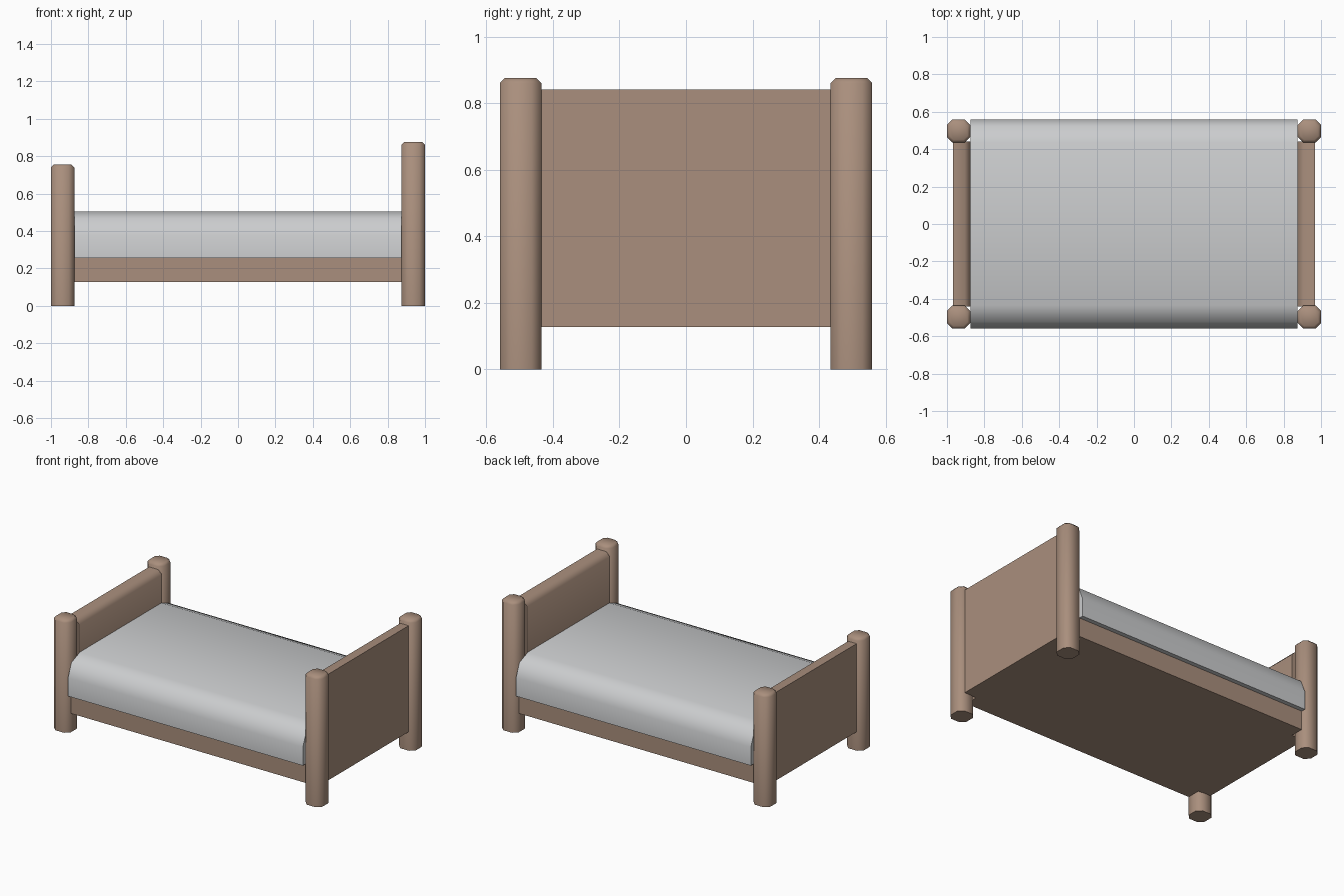
import bpy, bmesh, math

cube = bpy.data.objects.get("Cube")
if cube:
    bpy.data.objects.remove(cube, do_unlink=True)


def material(name, rgb):
    m = bpy.data.materials.new(name)
    m.use_nodes = True
    m.diffuse_color = (*rgb, 1)
    m.node_tree.nodes["Principled BSDF"].inputs["Base Color"].default_value = (*rgb, 1)
    return m


wood = material("brown_wood", (0.40, 0.275, 0.205))
fabric = material("pale_grey_fabric", (0.60, 0.61, 0.62))


def box(name, lo, hi, mat, bevels=()):
    """Box between two corners; each bevel is (edge rule, width, segments)."""
    bm = bmesh.new()
    bmesh.ops.create_cube(bm, size=1)
    for v in bm.verts:
        v.co = [(a + b) / 2 + c * (b - a) for a, b, c in zip(lo, hi, v.co)]
    for rule, width, segments in bevels:
        edges = [e for e in bm.edges if rule(e.verts[0].co, e.verts[1].co)]
        bmesh.ops.bevel(bm, geom=edges, offset=width, segments=segments,
                        profile=0.5, affect='EDGES')
    mesh = bpy.data.meshes.new(name)
    bm.to_mesh(mesh)
    bm.free()
    mesh.materials.append(mat)
    ob = bpy.data.objects.new(name, mesh)
    bpy.context.collection.objects.link(ob)
    bpy.ops.object.select_all(action='DESELECT')
    ob.select_set(True)
    bpy.context.view_layer.objects.active = ob
    bpy.ops.object.shade_smooth_by_angle(angle=math.radians(50))
    return ob


def upright(a, b):
    return abs(a.z - b.z) > 0.1


# Head end on +x is taller than the foot end on -x
for end, side, top in (("head", 1, 0.876), ("foot", -1, 0.755)):
    def rim(a, b):
        return min(a.z, b.z) > top - 0.001

    # Corner posts: chamfered square section with a chamfered top
    for tag, y in (("front", -0.4975), ("back", 0.4975)):
        x = side * 0.9375
        box(f"{end}_post_{tag}", (x - 0.0625, y - 0.0625, 0),
            (x + 0.0625, y + 0.0625, top), wood,
            [(upright, 0.03, 1), (rim, 0.015, 1)])

    # End board with an eased inner top edge
    def inner_top(a, b):
        return min(a.z, b.z) > top - 0.04 and max(abs(a.x), abs(b.x)) < 0.88

    xs = sorted((side * 0.875, side * 0.967))
    box(f"{end}board", (xs[0], -0.44, 0.127), (xs[1], 0.44, top - 0.034), wood,
        [(inner_top, 0.03, 1)])

# Bed base
box("bed_base", (-0.875, -0.53, 0.127), (0.875, 0.53, 0.255), wood)


# Mattress with rounded long top edges
def long_top(a, b):
    return min(a.z, b.z) > 0.5 and abs(a.x - b.x) > 1


box("mattress", (-0.875, -0.56, 0.255), (0.875, 0.56, 0.503), fabric,
    [(long_top, 0.125, 2)])
